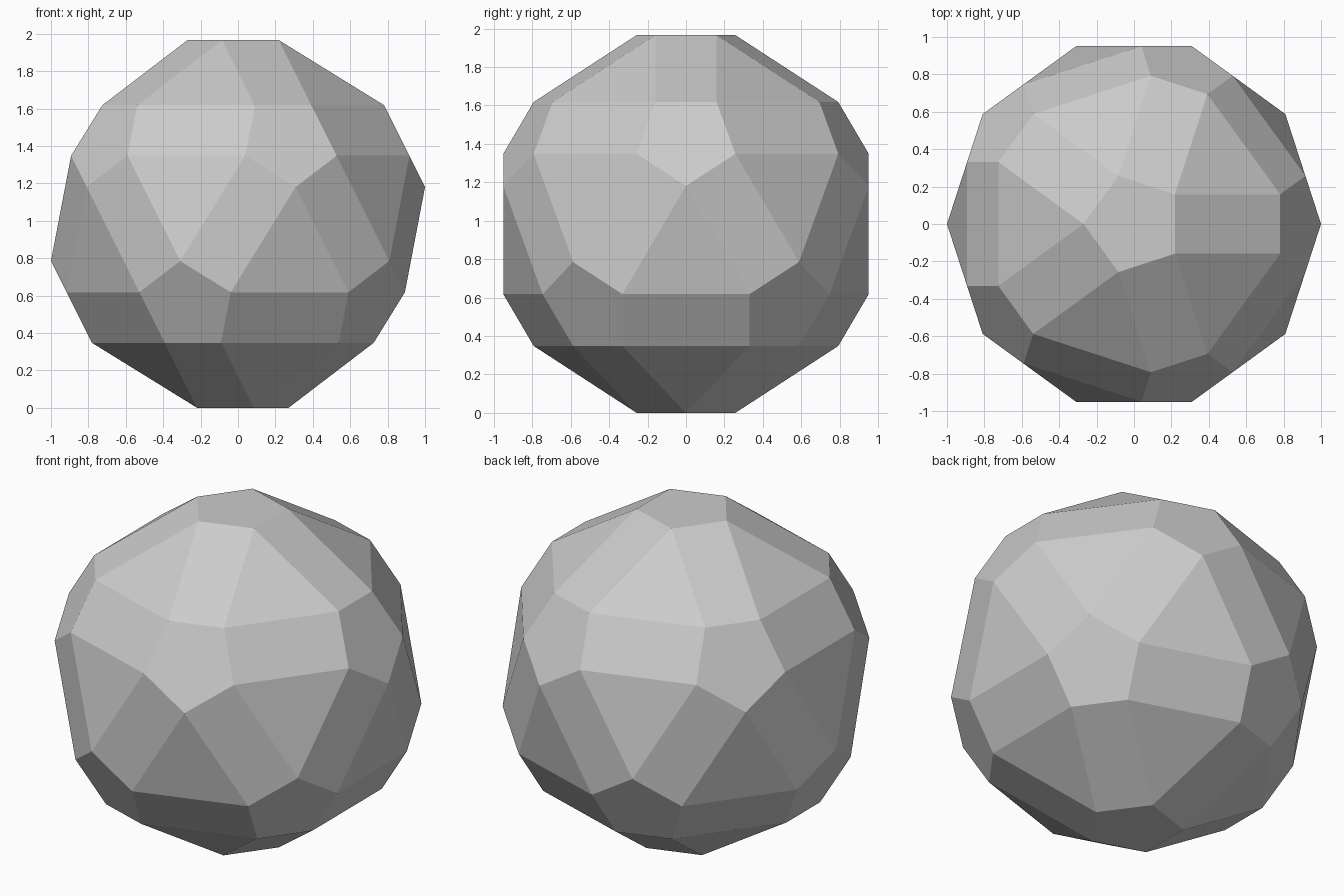
import bpy, bmesh
from math import pi, sin, cos, atan
from mathutils import Matrix, Vector

if "Cube" in bpy.data.objects:
    bpy.data.objects.remove(bpy.data.objects["Cube"])

H = 0.983      # distance from centre to each pentagon
R = 0.270      # pentagon circumradius

# Rotations placing a pentagon on the top and on the upper ring of five
turns = [Matrix.Rotation(pi, 3, 'Z')]
turns += [Matrix.Rotation(k * 2 * pi / 5, 3, 'Z') @ Matrix.Rotation(atan(2), 3, 'Y')
          for k in range(5)]
pentagon = [Vector((R * cos(i * 2 * pi / 5), R * sin(i * 2 * pi / 5), H)) for i in range(5)]

# Upper pentagons plus their point-mirrored lower partners
bm = bmesh.new()
for turn in turns:
    for corner in pentagon:
        p = turn @ corner
        for sign in (1, -1):
            bm.verts.new(p * sign + Vector((0, 0, H)))

# Skin the corners, then merge coplanar triangles into pentagons and rectangles
bmesh.ops.convex_hull(bm, input=bm.verts)
bmesh.ops.dissolve_limit(bm, angle_limit=0.02, verts=bm.verts, edges=bm.edges)
bmesh.ops.recalc_face_normals(bm, faces=bm.faces)

mesh = bpy.data.meshes.new("faceted_ball")
bm.to_mesh(mesh)
bm.free()
bpy.context.collection.objects.link(bpy.data.objects.new("faceted_ball", mesh))
